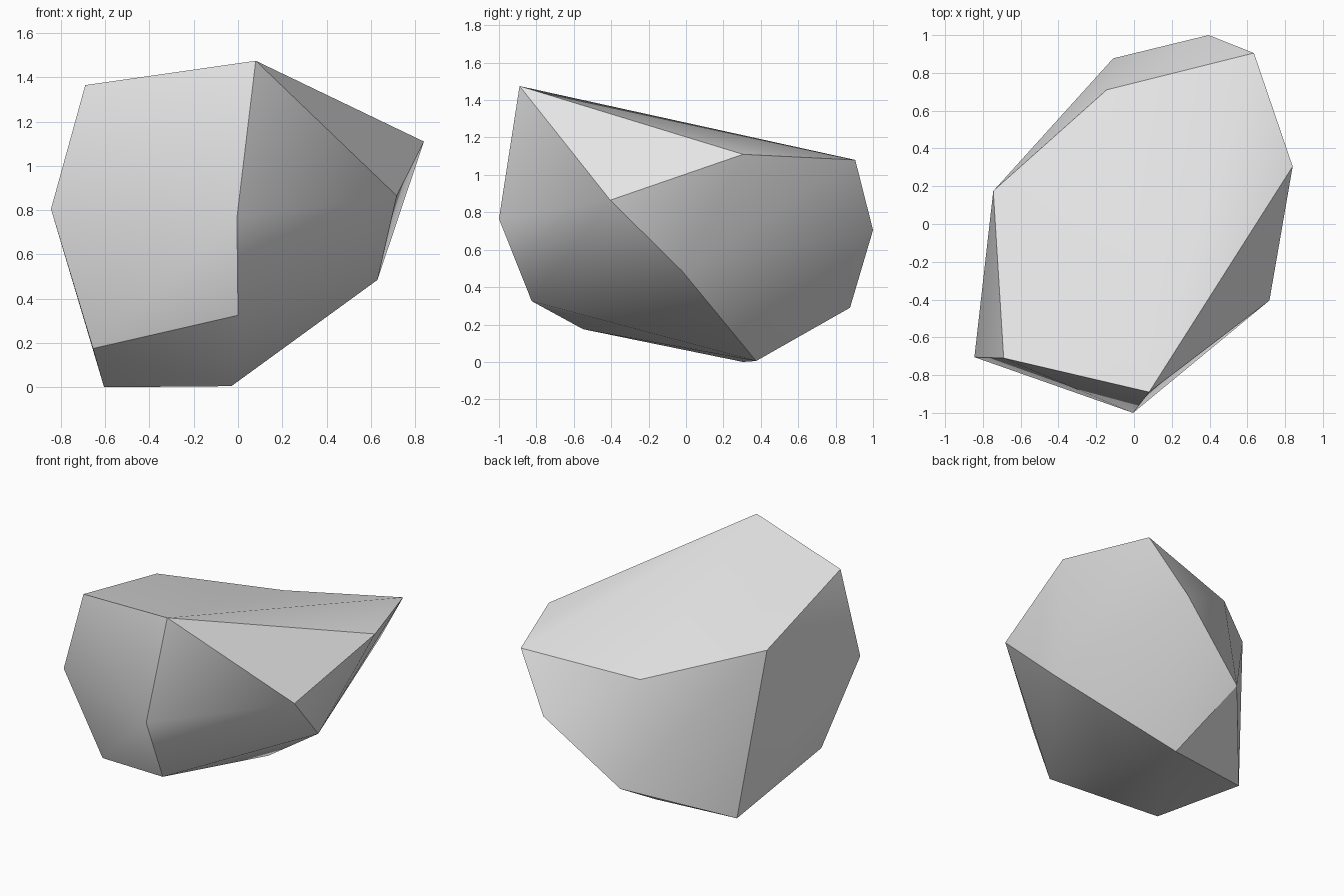
import bpy
import bmesh
import math

# Remove the default cube if the scene has it
default_cube = bpy.data.objects.get("Cube")
if default_cube:
    bpy.data.objects.remove(default_cube, do_unlink=True)

# Plain stone grey
stone = bpy.data.materials.new("stone_grey")
stone.use_nodes = True
stone.diffuse_color = (0.8, 0.8, 0.8, 1)
stone.node_tree.nodes["Principled BSDF"].inputs["Base Color"].default_value = stone.diffuse_color

# Corners of the boulder, grouped by the part of the stone they shape
corners = {
    "peak": (0.08, -0.89, 1.475),
    "top_front": (-0.69, -0.71, 1.365),
    "top_side": (0.84, 0.305, 1.11),
    "top_back": (0.635, 0.905, 1.08),
    "top_rear_dip": (-0.145, 0.71, 0.995),
    "top_flank": (-0.745, 0.175, 1.155),
    "waist_flank": (-0.845, -0.705, 0.805),
    "waist_front": (-0.005, -1, 0.765),
    "waist_side": (0.717, -0.405, 0.865),
    "waist_back": (0.395, 1, 0.705),
    "low_side": (0.63, -0.02, 0.485),
    "low_front": (0, -0.825, 0.325),
    "low_flank": (-0.655, -0.55, 0.175),
    "low_back": (-0.11, 0.877, 0.29),
    "foot_flank": (-0.605, 0.305, 0),
    "foot_middle": (-0.03, 0.375, 0.005),
}

# Wrap the corners in a faceted skin
bm = bmesh.new()
point = {name: bm.verts.new(position) for name, position in corners.items()}
bmesh.ops.convex_hull(bm, input=list(bm.verts), use_existing_faces=False)

# Turn the crease across the top so that the rear corner dips slightly
crease = bm.edges.get((point["top_flank"], point["top_back"]))
if crease and len(crease.link_faces) == 2:
    bmesh.utils.edge_rotate(crease, False)

bmesh.ops.recalc_face_normals(bm, faces=list(bm.faces))
mesh = bpy.data.meshes.new("boulder")
bm.to_mesh(mesh)
bm.free()
mesh.materials.append(stone)

boulder = bpy.data.objects.new("boulder", mesh)
bpy.context.collection.objects.link(boulder)

# Soft shading over shallow folds, crisp ridges elsewhere
bpy.ops.object.select_all(action="DESELECT")
boulder.select_set(True)
bpy.context.view_layer.objects.active = boulder
bpy.ops.object.shade_smooth_by_angle(angle=math.radians(30))
